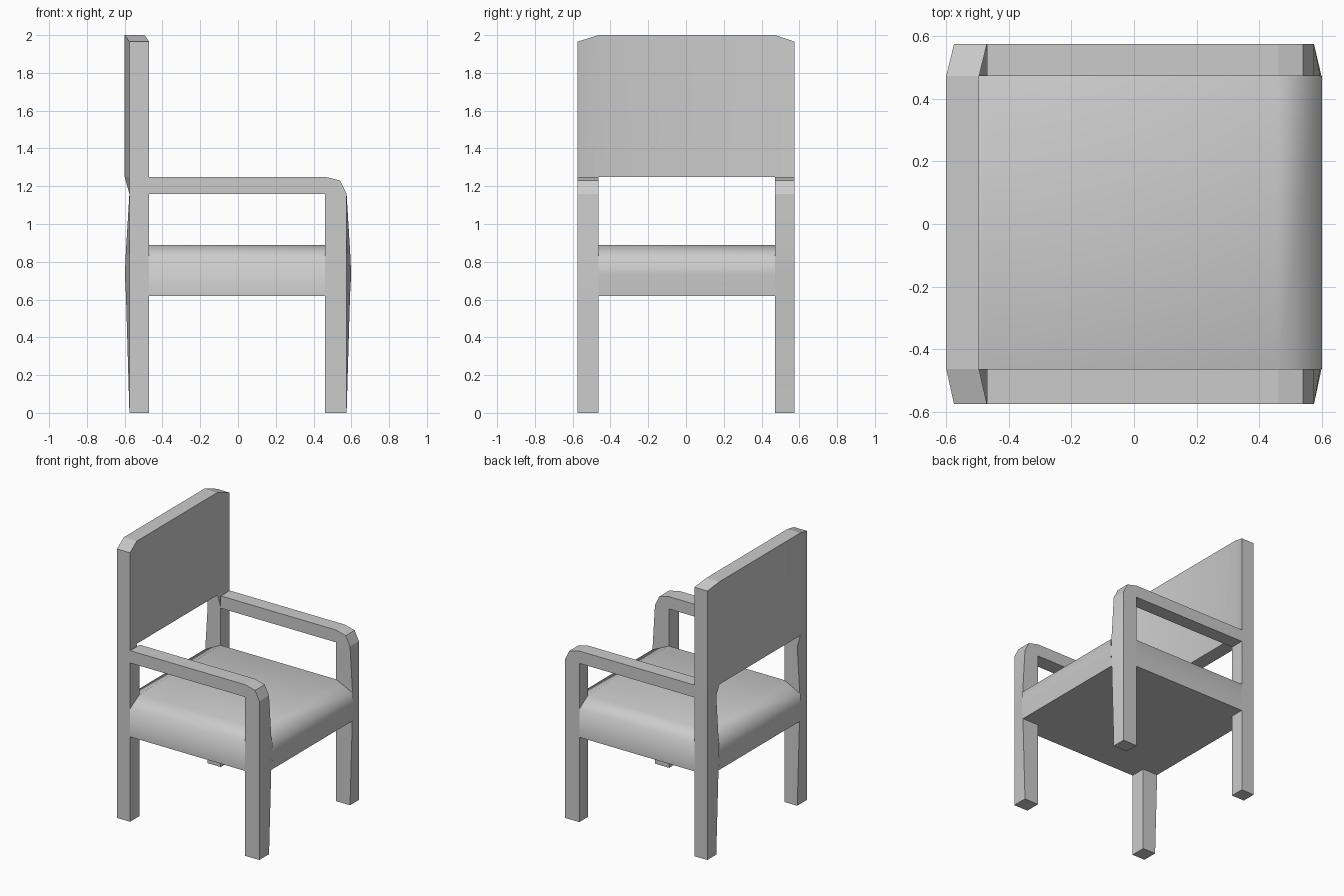
import bpy, bmesh, math

if "Cube" in bpy.data.objects:
    bpy.data.objects.remove(bpy.data.objects["Cube"])

# Armchair facing +x. y limits of each side: (outer, inner)
SIDES = {"right": (-0.575, -0.463), "left": (0.575, 0.472)}


def finish(name, bm, angle):
    bmesh.ops.remove_doubles(bm, verts=bm.verts, dist=0.0005)
    bmesh.ops.recalc_face_normals(bm, faces=bm.faces)
    me = bpy.data.meshes.new(name)
    bm.to_mesh(me)
    bm.free()
    ob = bpy.data.objects.new(name, me)
    bpy.context.collection.objects.link(ob)
    bpy.ops.object.select_all(action='DESELECT')
    ob.select_set(True)
    bpy.context.view_layer.objects.active = ob
    bpy.ops.object.shade_smooth_by_angle(angle=math.radians(angle))
    return ob


def loft(bm, rings, cap_start=False, cap_end=False, closed=True):
    vs = [[bm.verts.new(p) for p in r] for r in rings]
    n = len(rings[0])
    for a, b in zip(vs, vs[1:]):
        for i in range(n if closed else n - 1):
            j = (i + 1) % n
            bm.faces.new((a[i], a[j], b[j], b[i]))
    if cap_start:
        bm.faces.new(vs[0])
    if cap_end:
        bm.faces.new(vs[-1])


def section(a, b, yo, yi, bulge):
    # quad ring: outside point a, inside point b (x, z); inner edge bulges in x
    return [(a[0], yo, a[1]), (a[0] + bulge, yi, a[1]),
            (b[0], yi, b[1]), (b[0], yo, b[1])]


BULGE = [(0, 0), (0.62, 0.018), (0.73, 0.024), (0.83, 0.020), (1.16, 0)]

for side, (yo, yi) in SIDES.items():
    # front leg turning over into the armrest
    rings = [section((0.575, z), (0.46, z), yo, yi, b) for z, b in BULGE]
    for a, b in [((0.54, 1.23), (0.46, 1.16)), ((0.46, 1.25), (0.46, 1.16)),
                 ((-0.47, 1.25), (-0.47, 1.16))]:
        rings.append(section(a, b, yo, yi, 0))
    bm = bmesh.new()
    loft(bm, rings, cap_start=True)
    finish(side + "_front_leg_and_arm", bm, 10)

    # back leg, flaring out to meet the backrest
    rings = [section((-0.575, z), (-0.47, z), yo, yi, -b) for z, b in BULGE]
    top = section((-0.575, 1.25), (-0.47, 1.25), yo, yi, -0.025)
    top[2] = (-0.495, yi, 1.25)
    rings.append(top)
    bm = bmesh.new()
    loft(bm, rings, cap_start=True)
    finish(side + "_back_leg", bm, 20)

# backrest, bent at the sides with clipped top corners
bm = bmesh.new()
rings = []
for y, s, zt in [(-0.575, 0, 1.965), (-0.463, -0.025, 2.0),
                 (0.472, -0.025, 2.0), (0.575, 0, 1.965)]:
    x0, x1 = -0.575 + s, -0.47 + s
    rings.append([(x0, y, 1.25), (x1, y, 1.25), (x1, y, zt), (x0, y, zt)])
loft(bm, rings, cap_start=True, cap_end=True)
finish("backrest", bm, 16)

# seat cushion: front-to-back profile across the middle, plus two side wings
bm = bmesh.new()
profile = [(-0.593, 0.62), (-0.6, 0.73), (-0.6, 0.825), (-0.47, 0.89),
           (0.46, 0.89), (0.6, 0.825), (0.6, 0.73), (0.593, 0.62),
           (0.46, 0.62), (-0.47, 0.62)]
loft(bm, [[(x, y, z) for x, z in profile] for y in (-0.463, 0.472)])
for yo, yi in SIDES.values():
    wing = [(yi, 0.89), (yo, 0.825), (yo, 0.62), (yi, 0.62)]
    loft(bm, [[(x, y, z) for y, z in wing] for x in (-0.47, 0.46)], closed=False)
finish("seat", bm, 68)
